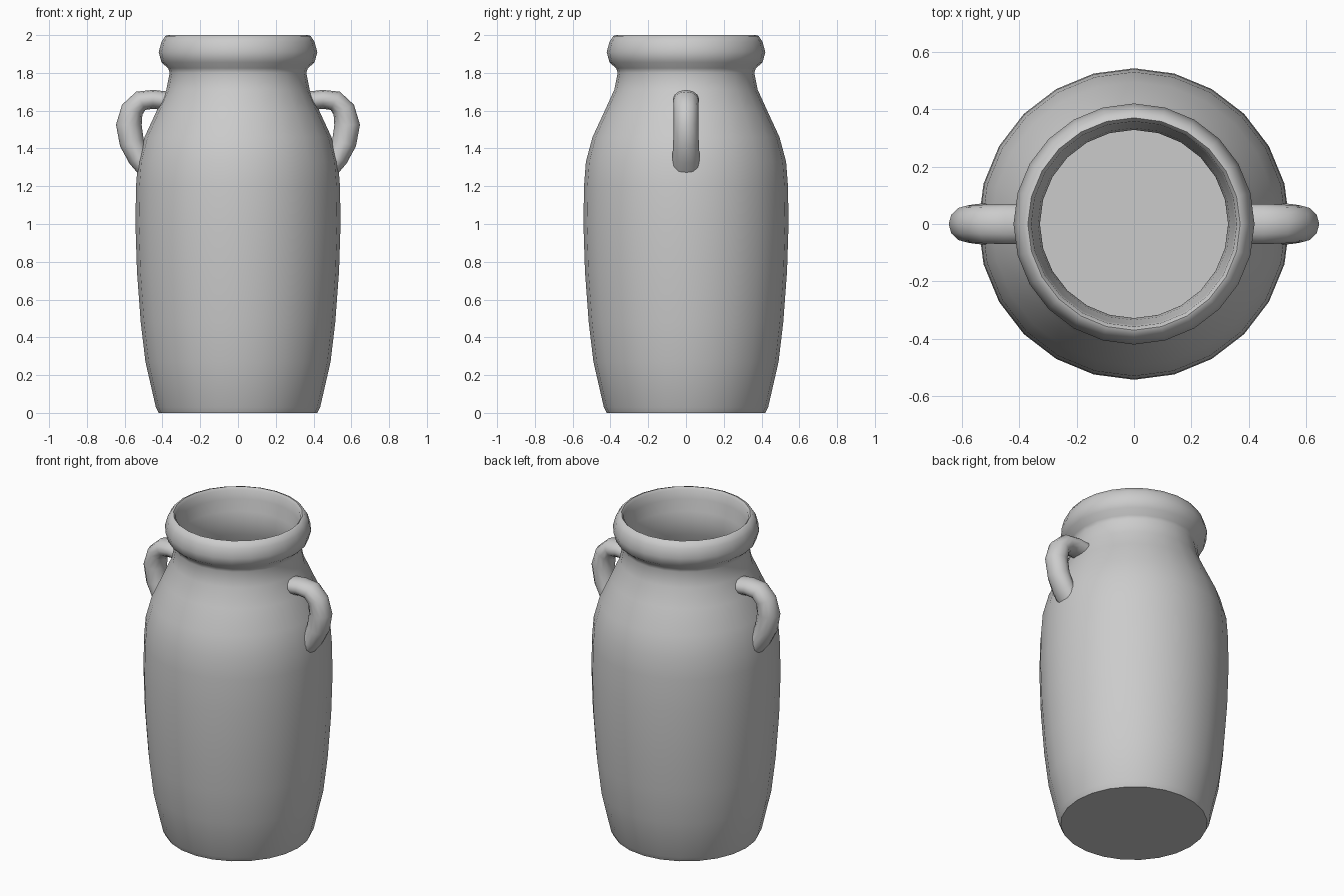
import bpy, bmesh, math
from mathutils import Vector

cube = bpy.data.objects.get("Cube")
if cube:
    bpy.data.objects.remove(cube, do_unlink=True)

clay = bpy.data.materials.new("grey_clay")
clay.use_nodes = True
colour = (0.6, 0.6, 0.6, 1)
clay.diffuse_color = colour
clay.node_tree.nodes["Principled BSDF"].inputs["Base Color"].default_value = colour


def add_object(name, bm):
    bmesh.ops.recalc_face_normals(bm, faces=bm.faces)
    mesh = bpy.data.meshes.new(name)
    bm.to_mesh(mesh)
    bm.free()
    mesh.materials.append(clay)
    obj = bpy.data.objects.new(name, mesh)
    bpy.context.collection.objects.link(obj)
    bpy.ops.object.select_all(action="DESELECT")
    obj.select_set(True)
    bpy.context.view_layer.objects.active = obj
    bpy.ops.object.shade_smooth_by_angle(angle=math.radians(50))
    return obj


def skin(bm, rings):
    """Join successive rings of vertices with quads and cap both ends."""
    for a, b in zip(rings, rings[1:]):
        n = len(a)
        for i in range(n):
            j = (i + 1) % n
            bm.faces.new((a[i], a[j], b[j], b[i]))
    bm.faces.new(rings[0])
    bm.faces.new(rings[-1])


# Jar: outer wall, rolled rim, then the hollow inside down to its floor
outer = [(.42, 0), (.435, .03), (.49, .27), (.515, .48), (.535, .75), (.543, 1),
         (.54, 1.2), (.53, 1.33), (.495, 1.46), (.43, 1.6), (.38, 1.71), (.362, 1.8)]
rim = [(.37, 1.825), (.405, 1.855), (.42, 1.91), (.405, 1.965), (.385, 1.995),
       (.37, 2), (.358, 1.985), (.352, 1.93), (.335, 1.86), (.328, 1.8)]
inner = [(r - .04, z) for r, z in reversed(outer[1:-1])]
inner[-1] = (.39, .05)

SIDES = 24
bm = bmesh.new()
rings = []
for r, z in outer + rim + inner:
    rings.append([bm.verts.new((r * math.cos(a), r * math.sin(a), z))
                  for a in (math.tau * i / SIDES for i in range(SIDES))])
skin(bm, rings)
add_object("jar_body", bm)

# Ear handles: oval tube swept along a bent path, ends sunk into the wall
# (x, z, half thickness, half width)
path = [(.365, 1.65, .05, .07), (.45, 1.66, .05, .07), (.515, 1.652, .054, .068),
        (.56, 1.605, .06, .065), (.578, 1.525, .068, .065),
        (.562, 1.43, .065, .068), (.525, 1.35, .058, .072), (.475, 1.28, .05, .075)]
for side, name in ((1, "left_handle"), (-1, "right_handle")):
    bm = bmesh.new()
    rings = []
    for k, (x, z, thick, wide) in enumerate(path):
        before, after = path[max(k - 1, 0)], path[min(k + 1, len(path) - 1)]
        along = Vector((after[0] - before[0], 0, after[1] - before[1])).normalized()
        normal = Vector((-along.z, 0, along.x))
        ring = []
        for i in range(12):
            a = math.tau * i / 12
            p = Vector((x, 0, z)) + normal * thick * math.cos(a)
            ring.append(bm.verts.new((side * p.x, wide * math.sin(a), p.z)))
        rings.append(ring)
    skin(bm, rings)
    add_object(name, bm)
